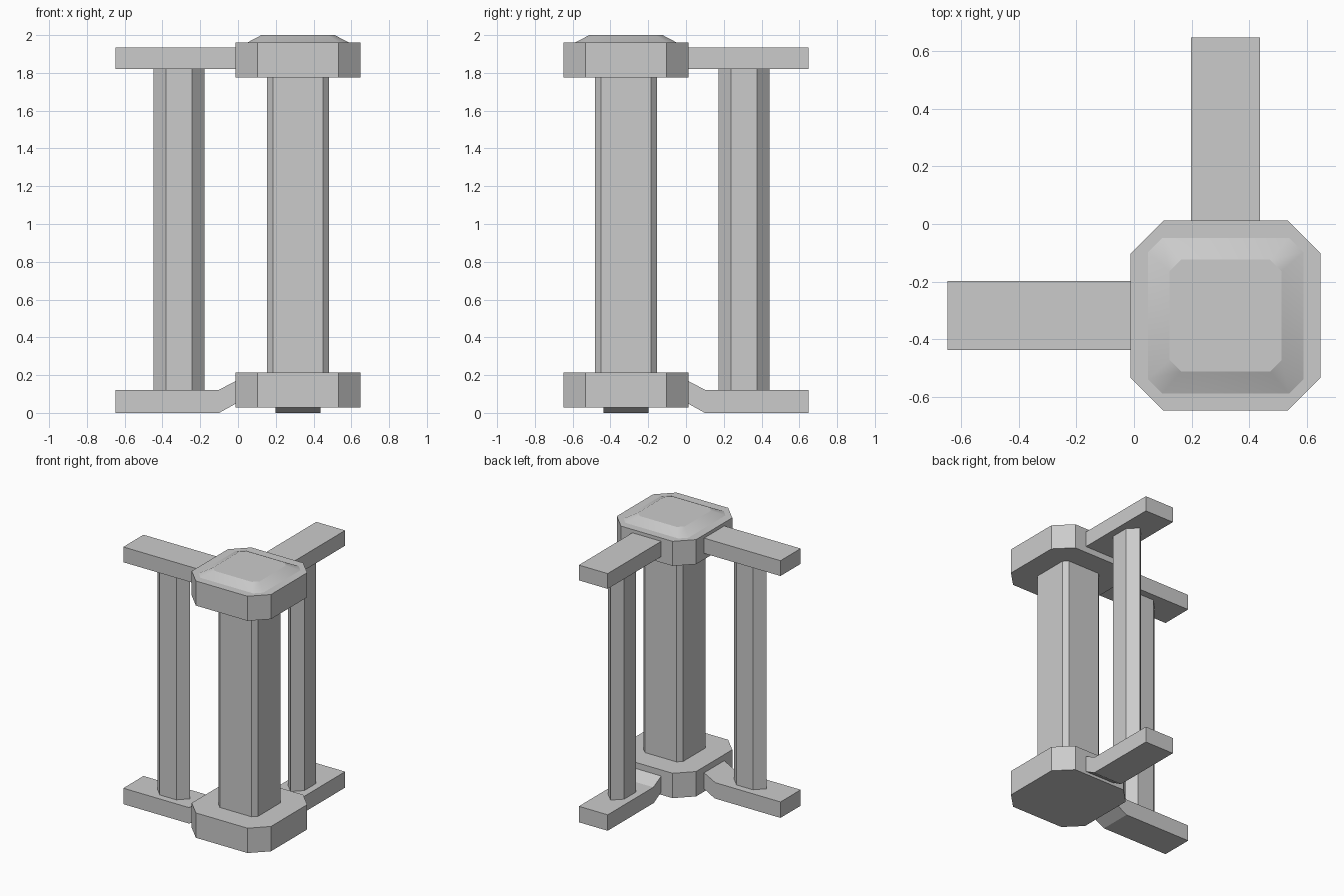
import bpy, bmesh, math

if "Cube" in bpy.data.objects:
    bpy.data.objects.remove(bpy.data.objects["Cube"])

CX, CY = 0.318, -0.318  # corner post centre


def make_object(name, verts, faces):
    mesh = bpy.data.meshes.new(name)
    mesh.from_pydata(verts, [], faces)
    bm = bmesh.new()
    bm.from_mesh(mesh)
    bmesh.ops.recalc_face_normals(bm, faces=bm.faces)
    bm.to_mesh(mesh)
    bm.free()
    obj = bpy.data.objects.new(name, mesh)
    bpy.context.collection.objects.link(obj)
    return obj


def loft(name, bottom, top):
    """Closed solid between two matching rings of 3D points."""
    n = len(bottom)
    faces = [tuple(range(n)), tuple(range(n, 2 * n))]
    faces += [(i, (i + 1) % n, n + (i + 1) % n, n + i) for i in range(n)]
    return make_object(name, bottom + top, faces)


def chamfered_square(half, cut, z):
    k = half - cut
    ring = [(half, -k), (half, k), (k, half), (-k, half),
            (-half, k), (-half, -k), (-k, -half), (k, -half)]
    return [(CX + x, CY + y, z) for x, y in ring]


def post_part(name, half, cut, z0, z1):
    return loft(name, chamfered_square(half, cut, z0), chamfered_square(half, cut, z1))


# Corner post with its base, capital and bevelled lid
post_part("corner_post", 0.164, 0.032, 0.215, 1.775)
post_part("post_base", 0.33, 0.115, 0.028, 0.215)
post_part("post_capital", 0.33, 0.115, 1.775, 1.96)
lid = loft("post_lid", chamfered_square(0.27, 0.05, 1.96),
           chamfered_square(0.194, 0.04, 2.0))
bpy.context.view_layer.objects.active = lid
lid.select_set(True)
bpy.ops.object.shade_smooth_by_angle(angle=math.radians(20))

# Rail side profiles: (distance outward from the centre line, height)
TOP_RAIL = [(0.01, 1.82), (0.648, 1.82), (0.648, 1.935), (0.01, 1.935)]
BOTTOM_RAIL = [(0.01, 0.05), (0.10, 0.0), (0.648, 0.0), (0.648, 0.12),
               (0.105, 0.12), (0.01, 0.17)]
# Flattened six-sided baluster section, pointed along the rail
BALUSTER = [(0.135, 0), (0.069, 0.067), (-0.069, 0.067),
            (-0.135, 0), (-0.069, -0.067), (0.069, -0.067)]


def build_side(side, place, baluster_pos):
    """place(u, v) maps outward distance and sideways offset to x, y."""
    for label, profile in (("top_rail", TOP_RAIL), ("bottom_rail", BOTTOM_RAIL)):
        rings = [[(*place(u, v), z) for u, z in profile] for v in (-0.12, 0.12)]
        loft(f"{side}_{label}", *rings)
    rings = [[(*place(baluster_pos + u, v), z) for u, v in BALUSTER]
             for z in (0.12, 1.82)]
    loft(f"{side}_baluster", *rings)


build_side("left", lambda u, v: (-u, CY + v), 0.313)
build_side("back", lambda u, v: (CX + v, u), 0.307)
